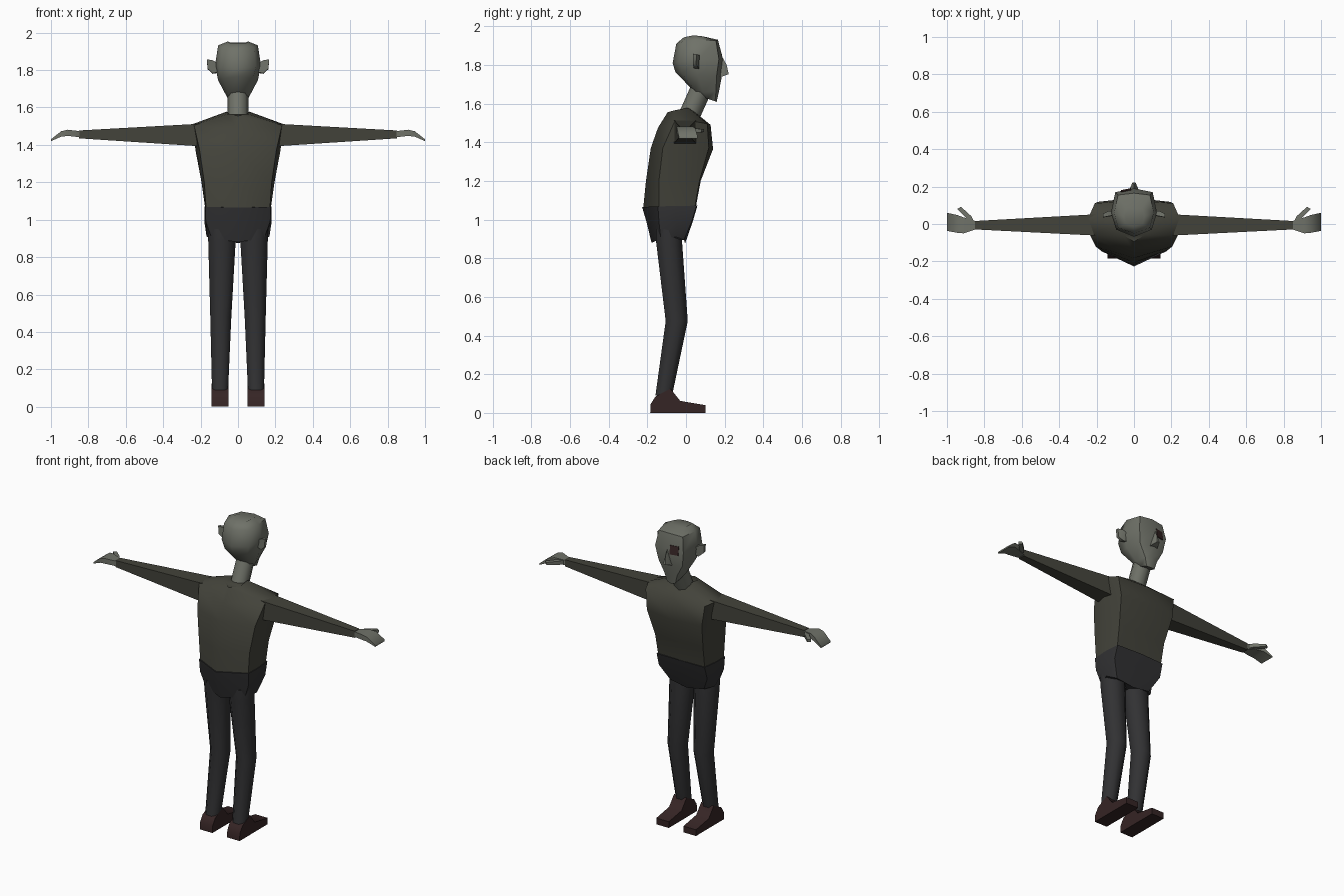
import bpy, bmesh, math
from mathutils import Vector


def material(name, r, g, b):
    m = bpy.data.materials.new(name)
    m.diffuse_color = (r, g, b, 1)
    return m


SKIN = material("grey skin", .160, .168, .140)
SHIRT = material("olive shirt", .056, .056, .043)
PANTS = material("charcoal trousers", .031, .031, .033)
SHOES = material("dark brown", .036, .018, .018)


def loft(name, rings, mat, side=1):
    """Skin a list of equal-length rings and cap both ends; side=-1 mirrors in x."""
    bm = bmesh.new()
    vs = [[bm.verts.new((p[0] * side, p[1], p[2])) for p in r] for r in rings]
    n = len(rings[0])
    for a, b in zip(vs, vs[1:]):
        for i in range(n):
            j = (i + 1) % n
            bm.faces.new((a[i], a[j], b[j], b[i]))
    bm.faces.new(vs[0])
    bm.faces.new(vs[-1])
    bmesh.ops.recalc_face_normals(bm, faces=bm.faces)
    me = bpy.data.meshes.new(name)
    bm.to_mesh(me)
    bm.free()
    me.materials.append(mat)
    ob = bpy.data.objects.new(name, me)
    bpy.context.collection.objects.link(ob)
    return ob


def sym(*half):
    """Complete a ring from its +x half, first and last points on the centre line."""
    return list(half) + [(-x, y, z) for x, y, z in half[-2:0:-1]]


def octagon(cx, cy, z, rx, ry):
    k = 1 / math.cos(math.pi / 8)
    return [(cx + rx * k * math.cos(a), cy + ry * k * math.sin(a), z)
            for a in [math.pi / 8 + i * math.pi / 4 for i in range(8)]]


def rect_x(x, y0, y1, z0, z1):
    return [(x, y0, z0), (x, y1, z0), (x, y1, z1), (x, y0, z1)]


# head, from crown to chin
loft("head", [
    sym((0, .10, 1.944), (.045, .085, 1.948), (.055, .04, 1.953), (.045, .0, 1.945), (0, -.012, 1.942)),
    sym((0, .165, 1.93), (.085, .155, 1.925), (.106, .06, 1.932), (.085, -.02, 1.918), (0, -.05, 1.91)),
    sym((0, .19, 1.835), (.10, .17, 1.83), (.123, .06, 1.825), (.095, -.03, 1.815), (0, -.069, 1.81)),
    sym((0, .185, 1.74), (.085, .158, 1.74), (.106, .06, 1.745), (.08, -.02, 1.755), (0, -.056, 1.765)),
    sym((0, .172, 1.67), (.045, .155, 1.665), (.06, .09, 1.658), (.05, .05, 1.665), (0, .02, 1.685)),
    sym((0, .158, 1.607), (.03, .15, 1.612), (.035, .11, 1.625), (.03, .07, 1.64), (0, .05, 1.65)),
], SKIN)

# nose wedge
loft("nose", [
    [(0, .165, 1.84), (.027, .165, 1.735), (-.027, .165, 1.735)],
    [(0, .192, 1.835), (.025, .182, 1.738), (-.025, .182, 1.738)],
    [(0, .21, 1.80), (.009, .221, 1.752), (-.009, .221, 1.752)],
], SKIN)

# single eye plate on the face
eye = []
for d in (0, -.008):
    eye.append([(x, .19 + .2 * x + o + d, z) for x, z, o in
                ((-.07, 1.81, .005), (-.016, 1.81, .005), (-.016, 1.865, -.003), (-.07, 1.865, -.003))])
loft("eye_patch", eye, SHOES)

# tilted neck
axis = Vector((0, .45, .9)).normalized()
u, v = Vector((1, 0, 0)), Vector((0, .9, -.45)).normalized()
neck = []
for c in (Vector((0, .0, 1.50)), Vector((0, .085, 1.69))):
    neck.append([c + .055 * (u * math.sin(a) + v * math.cos(a))
                 for a in [i * math.pi / 4 for i in range(8)]])
loft("neck", neck, SKIN)

# torso, from waist to collar
loft("torso", [
    sym((0, .05, 1.06), (.165, .045, 1.06), (.175, -.05, 1.06), (.17, -.14, 1.055), (0, -.222, 1.05)),
    sym((0, .076, 1.20), (.17, .07, 1.20), (.195, -.04, 1.20), (.18, -.14, 1.20), (0, -.207, 1.20)),
    sym((0, .14, 1.365), (.195, .118, 1.37), (.227, .0, 1.37), (.205, -.12, 1.37), (0, -.182, 1.37)),
    sym((0, .127, 1.49), (.21, .11, 1.495), (.245, .03, 1.51), (.235, -.06, 1.505), (0, -.145, 1.475)),
    sym((0, .05, 1.552), (.04, .04, 1.56), (.06, .01, 1.578), (.055, -.06, 1.565), (0, -.095, 1.555)),
], SHIRT)

# pelvis
loft("pelvis", [
    sym((0, .06, 1.075), (.17, .055, 1.072), (.18, -.05, 1.07), (.175, -.145, 1.068), (0, -.227, 1.065)),
    sym((0, .035, .99), (.172, .03, .99), (.18, -.05, .99), (.172, -.14, .99), (0, -.205, .99)),
    sym((0, -.005, .875), (.12, -.01, .895), (.168, -.05, .91), (.14, -.13, .90), (0, -.178, .88)),
], PANTS)

# paired parts
for s, tag in ((1, "right"), (-1, "left")):
    loft("ear_" + tag, [
        [(.105, .045, 1.79), (.105, .065, 1.785), (.105, .07, 1.83), (.105, .048, 1.835)],
        [(.135, .04, 1.783), (.135, .066, 1.78), (.135, .07, 1.85), (.135, .042, 1.852)],
        [(.163, .035, 1.808), (.163, .052, 1.805), (.166, .055, 1.855), (.166, .036, 1.858)],
    ], SKIN, s)
    loft("arm_" + tag, [
        rect_x(.19, -.062, .053, 1.39, 1.515),
        rect_x(.24, -.06, .05, 1.395, 1.511),
        rect_x(.85, -.029, .016, 1.435, 1.477),
    ], SHIRT, s)
    loft("hand_" + tag, [
        rect_x(.835, -.025, .012, 1.440, 1.472),
        rect_x(.91, -.05, .035, 1.448, 1.481),
        rect_x(.945, -.047, .048, 1.444, 1.473),
        rect_x(1.0, -.037, .06, 1.42, 1.43),
    ], SKIN, s)
    loft("thumb_" + tag, [
        [(.85, .005, 1.447), (.89, .02, 1.447), (.89, .02, 1.472), (.85, .005, 1.472)],
        [(.87, .042, 1.448), (.90, .035, 1.448), (.90, .035, 1.472), (.87, .042, 1.472)],
        [(.925, .092, 1.452), (.945, .08, 1.452), (.945, .08, 1.468), (.925, .092, 1.468)],
    ], SKIN, s)
    loft("leg_" + tag, [
        octagon(.086, -.088, .95, .074, .068),
        octagon(.086, -.087, .88, .073, .067),
        octagon(.092, -.048, .475, .056, .057),
        octagon(.096, -.115, .09, .043, .043),
    ], PANTS, s)
    # shoe side profile (y, z), lofted across its width
    prof = [(-.185, 0), (-.183, .045), (-.158, .085), (-.08, .125), (-.03, .062), (.10, .04), (.10, 0)]
    loft("shoe_" + tag, [[(x, y, z) for y, z in prof] for x in (.052, .141)], SHOES, s)

# smooth the gentle edges, keep the hard ones
for ob in bpy.context.collection.objects:
    ob.select_set(True)
    bpy.context.view_layer.objects.active = ob
bpy.ops.object.shade_smooth_by_angle(angle=math.radians(52))
